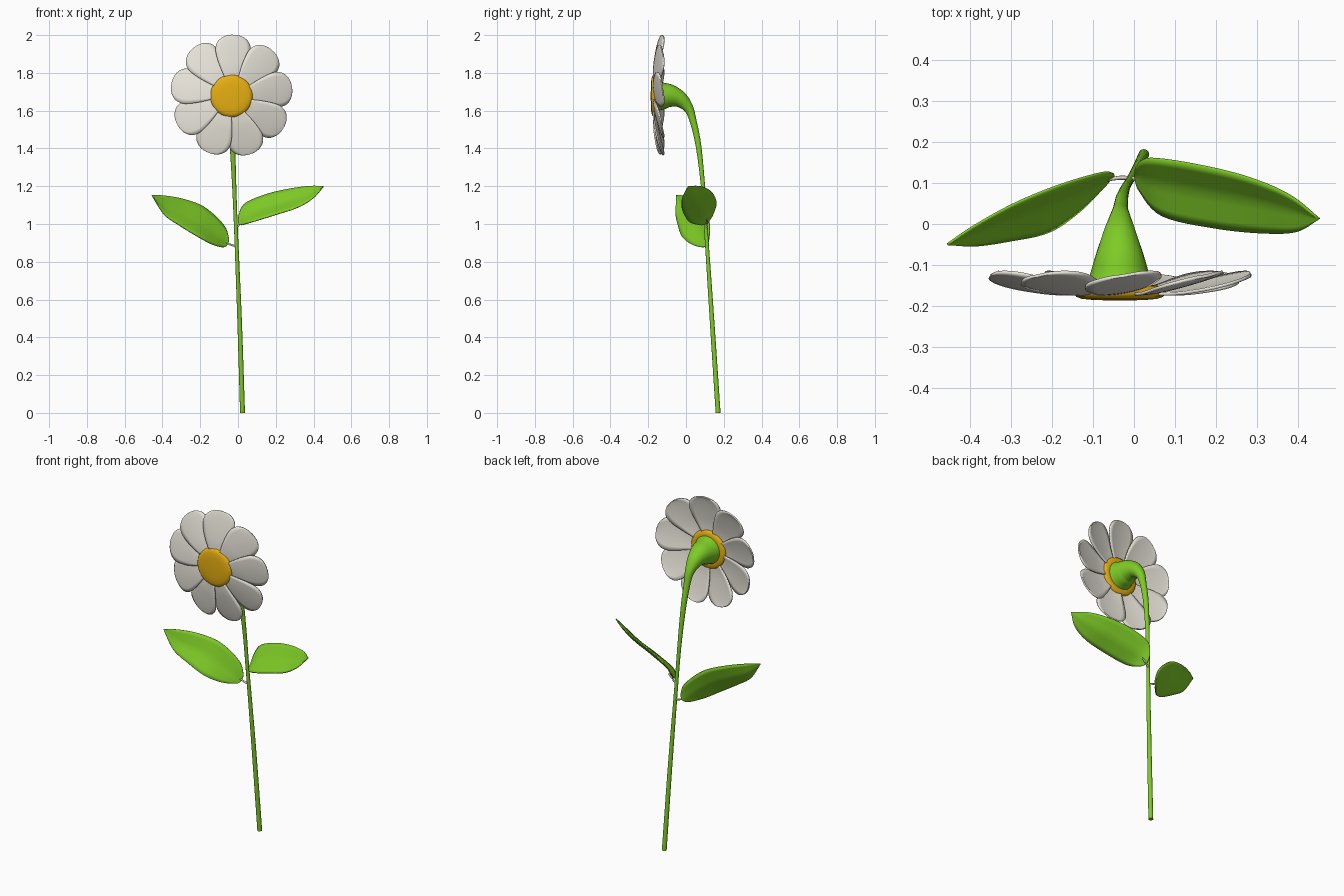
import bpy, bmesh, math
from mathutils import Vector

if "Cube" in bpy.data.objects:
    bpy.data.objects.remove(bpy.data.objects["Cube"])


def material(name, rgb):
    m = bpy.data.materials.new(name)
    m.diffuse_color = (*rgb, 1)
    m.use_nodes = True
    m.node_tree.nodes["Principled BSDF"].inputs["Base Color"].default_value = m.diffuse_color
    return m


WHITE = material("petal_white", (0.80, 0.77, 0.69))
YELLOW = material("disc_yellow", (0.80, 0.43, 0.006))
GREEN = material("plant_green", (0.21, 0.60, 0.02))


def spline(pts, n):
    """Catmull-Rom through tuples of any length."""
    pts = [Vector(p) for p in pts]
    ext = [pts[0] * 2 - pts[1]] + pts + [pts[-1] * 2 - pts[-2]]
    out = []
    for i in range(1, len(ext) - 2):
        a, b, c, d = ext[i - 1:i + 3]
        for k in range(n):
            t = k / n
            out.append(0.5 * (2 * b + (c - a) * t + (2 * a - 5 * b + 4 * c - d) * t * t
                              + (3 * b - a - 3 * c + d) * t ** 3))
    return out + [pts[-1]]


def build(name, rows, mat, closed=False, thickness=0):
    """Skin rows of points; closed rows become a capped tube."""
    bm = bmesh.new()
    vs = [[bm.verts.new(p) for p in row] for row in rows]
    n = len(vs[0])
    for a, b in zip(vs, vs[1:]):
        for j in range(n if closed else n - 1):
            k = (j + 1) % n
            bm.faces.new((a[j], a[k], b[k], b[j]))
    if closed:
        bm.faces.new(vs[0])
        bm.faces.new(vs[-1])
    bmesh.ops.remove_doubles(bm, verts=bm.verts, dist=1e-5)
    bmesh.ops.recalc_face_normals(bm, faces=bm.faces)
    me = bpy.data.meshes.new(name)
    bm.to_mesh(me)
    bm.free()
    me.materials.append(mat)
    ob = bpy.data.objects.new(name, me)
    bpy.context.collection.objects.link(ob)
    if thickness:
        s = ob.modifiers.new("thickness", "SOLIDIFY")
        s.thickness = thickness
        s.offset = 0
    bpy.ops.object.select_all(action='DESELECT')
    ob.select_set(True)
    bpy.context.view_layer.objects.active = ob
    bpy.ops.object.shade_smooth_by_angle(angle=math.radians(50))
    return ob


def tube(name, pts, mat, n=6, sides=20):
    """Tube along (x, y, z, radius) points."""
    path = spline(pts, n)
    rows = []
    for i, p in enumerate(path):
        t = (path[min(i + 1, len(path) - 1)] - path[max(i - 1, 0)]).to_3d().normalized()
        ref = Vector((1, 0, 0)) if abs(t.x) < 0.7 else Vector((0, 0, 1))
        u = (ref - t * ref.dot(t)).normalized()
        v = t.cross(u)
        rows.append([p.to_3d() + p[3] * (u * math.cos(a) + v * math.sin(a))
                     for a in (math.tau * j / sides for j in range(sides))])
    return build(name, rows, mat, closed=True)


# stem: slim stalk bending forward into a flared trumpet
tube("stem", [(.024, .17, 0, .013), (.008, .137, .5, .012), (-.01, .107, .95, .010),
              (-.02, .09, 1.2, .011), (-.029, .065, 1.42, .015), (-.033, .035, 1.555, .019),
              (-.034, .012, 1.615, .027), (-.035, -.03, 1.658, .043),
              (-.035, -.08, 1.677, .060), (-.035, -.125, 1.678, .073),
              (-.035, -.155, 1.678, .083)], GREEN)

CX, CZ = -.035, 1.678

# flower disc: pillow-shaped button
profile = [(-.150, .085), (-.152, .104), (-.160, .112), (-.170, .112), (-.178, .106),
           (-.183, .092), (-.186, .06), (-.187, .002)]
build("flower_disc", [[(CX + r * math.cos(a), y, CZ + r * math.sin(a))
                       for a in (math.tau * j / 40 for j in range(40))]
                      for y, r in profile], YELLOW, closed=True)

# petals: nine overlapping blades, each twisted a little like a pinwheel
blade = spline([(.09, .036, -.168), (.15, .064, -.164), (.20, .083, -.156),
                (.245, .093, -.147), (.283, .084, -.138), (.308, .058, -.131),
                (.319, .030, -.127), (.323, 0, -.126)], 3)
for k in range(9):
    a = math.radians(8 + 40 * k)
    rows = []
    for r, w, y in blade:
        row = []
        for j in range(9):
            s = j / 4 - 1
            v = s * w
            row.append((CX + r * math.cos(a) - v * math.sin(a),
                        y - .16 * v + .006 * s * s * w / .09,
                        CZ + r * math.sin(a) + v * math.cos(a)))
        rows.append(row)
    build(f"petal_{k + 1}", rows, WHITE, thickness=.008)


# leaves: stations give the back edge then the front edge
def leaf(name, stations):
    rows = []
    for st in spline(stations, 6):
        b, f = Vector(st[:3]), Vector(st[3:])
        width = (f - b).length
        row = []
        for j in range(9):
            s = j / 8
            crease = (1 - abs(2 * s - 1)) * .09 * width
            row.append(b.lerp(f, s) + Vector((0, .7, -.7)) * crease)
        rows.append(row)
    build(name, rows, GREEN, thickness=.006)


leaf("right_leaf", [(.003, .115, 1.005, .003, .115, 1.005),
                    (.006, .142, 1.05, .015, .08, .995),
                    (.04, .16, 1.11, .07, .02, 1.01),
                    (.16, .143, 1.16, .20, -.01, 1.05),
                    (.28, .113, 1.187, .32, -.022, 1.09),
                    (.38, .07, 1.20, .40, -.018, 1.14),
                    (.453, .012, 1.20, .453, .012, 1.20)])
leaf("left_leaf", [(-.053, .115, .893, -.053, .115, .893),
                   (-.05, .122, .93, -.075, .09, .877),
                   (-.08, .124, 1.0, -.135, .03, .892),
                   (-.18, .095, 1.09, -.21, -.02, .932),
                   (-.29, .05, 1.132, -.31, -.042, .993),
                   (-.39, -.005, 1.15, -.39, -.053, 1.05),
                   (-.456, -.05, 1.152, -.456, -.05, 1.152)])

# leaf stalks
tube("left_leaf_stalk", [(-.008, .112, .882, .005), (-.035, .113, .889, .005),
                         (-.065, .108, .902, .004)], WHITE, 3, 8)
tube("right_leaf_stalk", [(-.012, .105, .975, .005), (.005, .113, .995, .005),
                          (.035, .112, 1.025, .004)], WHITE, 3, 8)
